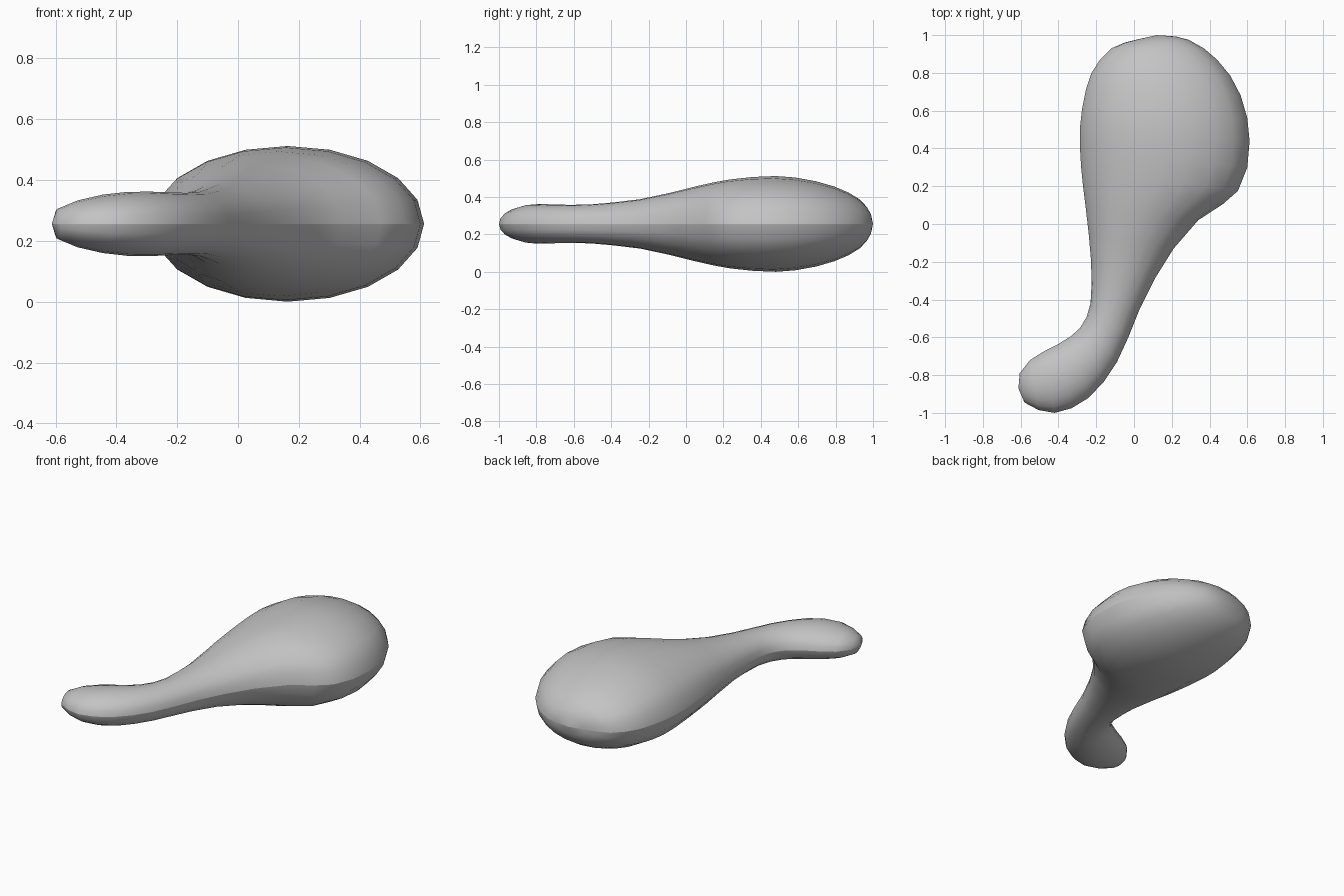
import bpy, bmesh, math
from mathutils import Vector

cube = bpy.data.objects.get("Cube")
if cube:
    bpy.data.objects.remove(cube, do_unlink=True)

MID_Z = 0.256   # height of the rim seam
SIDES = 20      # points around each section

# Sections from narrow tip to broad end: left rim x, y, right rim x, y, half thickness
SECTIONS = [
    (-.605, -.79, -.58, -.945, .05),
    (-.55, -.72, -.505, -.985, .077),
    (-.47, -.67, -.42, -1.0, .096),
    (-.40, -.635, -.33, -.975, .105),
    (-.335, -.595, -.24, -.92, .106),
    (-.285, -.55, -.16, -.835, .103),
    (-.25, -.49, -.09, -.73, .102),
    (-.23, -.42, -.03, -.60, .104),
    (-.225, -.32, .03, -.45, .115),
    (-.227, -.20, .11, -.29, .132),
    (-.24, -.05, .21, -.13, .165),
    (-.255, .08, .34, .02, .20),
    (-.27, .20, .47, .105, .223),
    (-.28, .30, .55, .175, .238),
    (-.287, .42, .60, .30, .251),
    (-.285, .52, .612, .44, .256),
    (-.275, .61, .60, .56, .248),
    (-.255, .71, .565, .68, .228),
    (-.225, .80, .51, .785, .20),
    (-.18, .87, .44, .87, .167),
    (-.12, .93, .37, .93, .13),
    (-.05, .96, .29, .975, .09),
    (.03, .98, .22, .993, .055),
]
TIPS = ((-.612, -.87, MID_Z), (.12, 1.0, MID_Z))

bm = bmesh.new()

# Elliptical section between the two rim points
rings = []
for ax, ay, bx, by, h in SECTIONS:
    a, b = Vector((ax, ay, MID_Z)), Vector((bx, by, MID_Z))
    mid, half = (a + b) / 2, (b - a) / 2
    ring = []
    for k in range(SIDES):
        t = math.tau * k / SIDES
        ring.append(bm.verts.new(mid + half * math.cos(t) + Vector((0, 0, h * math.sin(t)))))
    rings.append(ring)

# Skin between sections, then close both ends
for r, s in zip(rings, rings[1:]):
    for k in range(SIDES):
        n = (k + 1) % SIDES
        bm.faces.new((r[k], r[n], s[n], s[k]))
for ring, tip in ((rings[0], TIPS[0]), (rings[-1], TIPS[1])):
    v = bm.verts.new(tip)
    for k in range(SIDES):
        bm.faces.new((ring[k], ring[(k + 1) % SIDES], v))
bmesh.ops.recalc_face_normals(bm, faces=bm.faces)

# Smooth surface with a hard seam along the rim
for f in bm.faces:
    f.smooth = True
for e in bm.edges:
    if all(abs(v.co.z - MID_Z) < 1e-4 for v in e.verts):
        e.smooth = False

mesh = bpy.data.meshes.new("curved_body")
bm.to_mesh(mesh)
bm.free()
body = bpy.data.objects.new("curved_body", mesh)
bpy.context.collection.objects.link(body)

# Plain grey colour
grey = bpy.data.materials.new("grey")
grey.use_nodes = True
colour = (0.55, 0.55, 0.55, 1)
grey.diffuse_color = colour
grey.node_tree.nodes["Principled BSDF"].inputs["Base Color"].default_value = colour
mesh.materials.append(grey)
